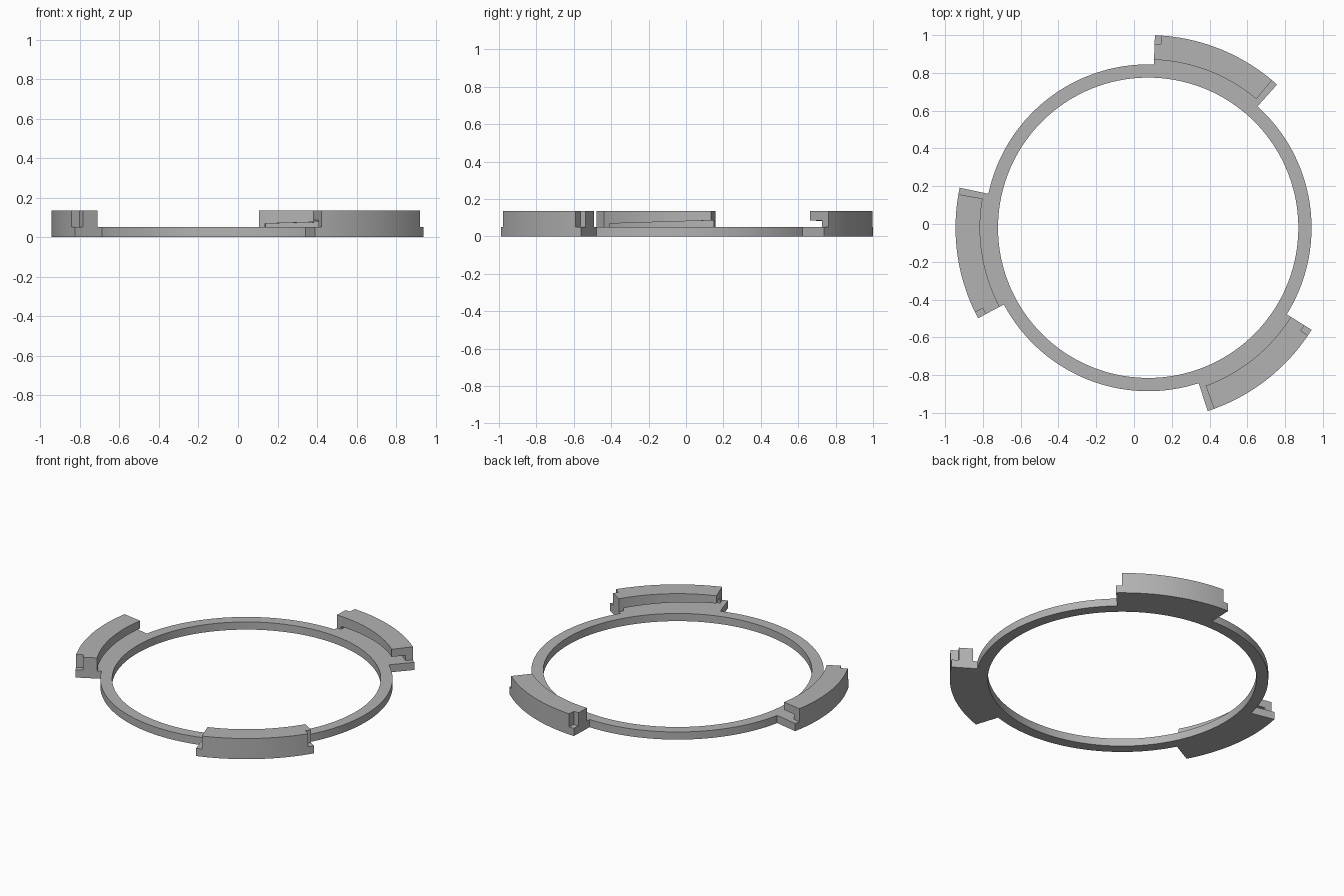
import bpy, bmesh
from math import radians, cos, sin

if "Cube" in bpy.data.objects:
    bpy.data.objects.remove(bpy.data.objects["Cube"], do_unlink=True)

CENTRE_X, CENTRE_Y = 0.075, -0.02
RING_IN, RING_OUT, LUG_OUT = 0.795, 0.865, 1.02
LIP_IN, WALL_IN = 0.89, 0.975
BASE_TOP, TOP = 0.05, 0.135
START, END, STOP = 48, 88, 86   # lug angles in degrees

grey = bpy.data.materials.new("plain grey")
grey.use_nodes = True
colour = (0.45, 0.45, 0.45, 1)
grey.diffuse_color = colour
grey.node_tree.nodes["Principled BSDF"].inputs["Base Color"].default_value = colour


def sweep(name, profile, a0, a1, step=2, turns=1):
    """Sweep a (radius, height) profile about the ring axis; profile(t), t from 0 to 1."""
    bm = bmesh.new()
    closed = a1 - a0 == 360
    count = round((a1 - a0) / step)
    for k in range(turns):
        rows = []
        for i in range(count if closed else count + 1):
            a = radians(a0 + (a1 - a0) * i / count + 120 * k)
            rows.append([bm.verts.new((CENTRE_X + r * cos(a), CENTRE_Y + r * sin(a), z))
                         for r, z in profile(i / count)])
        n = len(rows[0])
        for i in range(count):
            p, q = rows[i], rows[(i + 1) % len(rows)]
            for j in range(n):
                m = (j + 1) % n
                bm.faces.new((p[j], p[m], q[m], q[j]))
        if not closed:
            bm.faces.new(rows[0])
            bm.faces.new(rows[-1])
    bmesh.ops.recalc_face_normals(bm, faces=bm.faces)
    mesh = bpy.data.meshes.new(name)
    bm.to_mesh(mesh)
    bm.free()
    mesh.materials.append(grey)
    obj = bpy.data.objects.new(name, mesh)
    bpy.context.collection.objects.link(obj)
    bpy.ops.object.select_all(action='DESELECT')
    obj.select_set(True)
    bpy.context.view_layer.objects.active = obj
    bpy.ops.object.shade_smooth_by_angle(angle=radians(30))
    return obj


def box(r0, r1, z0, z1):
    return lambda t: [(r0, z0), (r1, z0), (r1, z1), (r0, z1)]


def hook(t):
    # overhanging lip whose underside slopes down towards the stop
    low = 0.085 - 0.017 * t
    return [(LIP_IN, low), (LIP_IN, TOP), (LUG_OUT, TOP),
            (LUG_OUT, BASE_TOP), (WALL_IN, BASE_TOP), (WALL_IN, low)]


# Flat ring
sweep("ring", box(RING_IN, RING_OUT, 0, BASE_TOP), 0, 360)
# Three lugs: floor, hooked wall, and end stop beside an outer corner notch
sweep("lug_floors", box(RING_OUT, LUG_OUT, 0, BASE_TOP), START, END, turns=3)
sweep("lug_hooks", hook, START + 2, STOP, turns=3)
sweep("lug_stops", box(LIP_IN, WALL_IN, BASE_TOP, TOP), STOP, END, turns=3)
